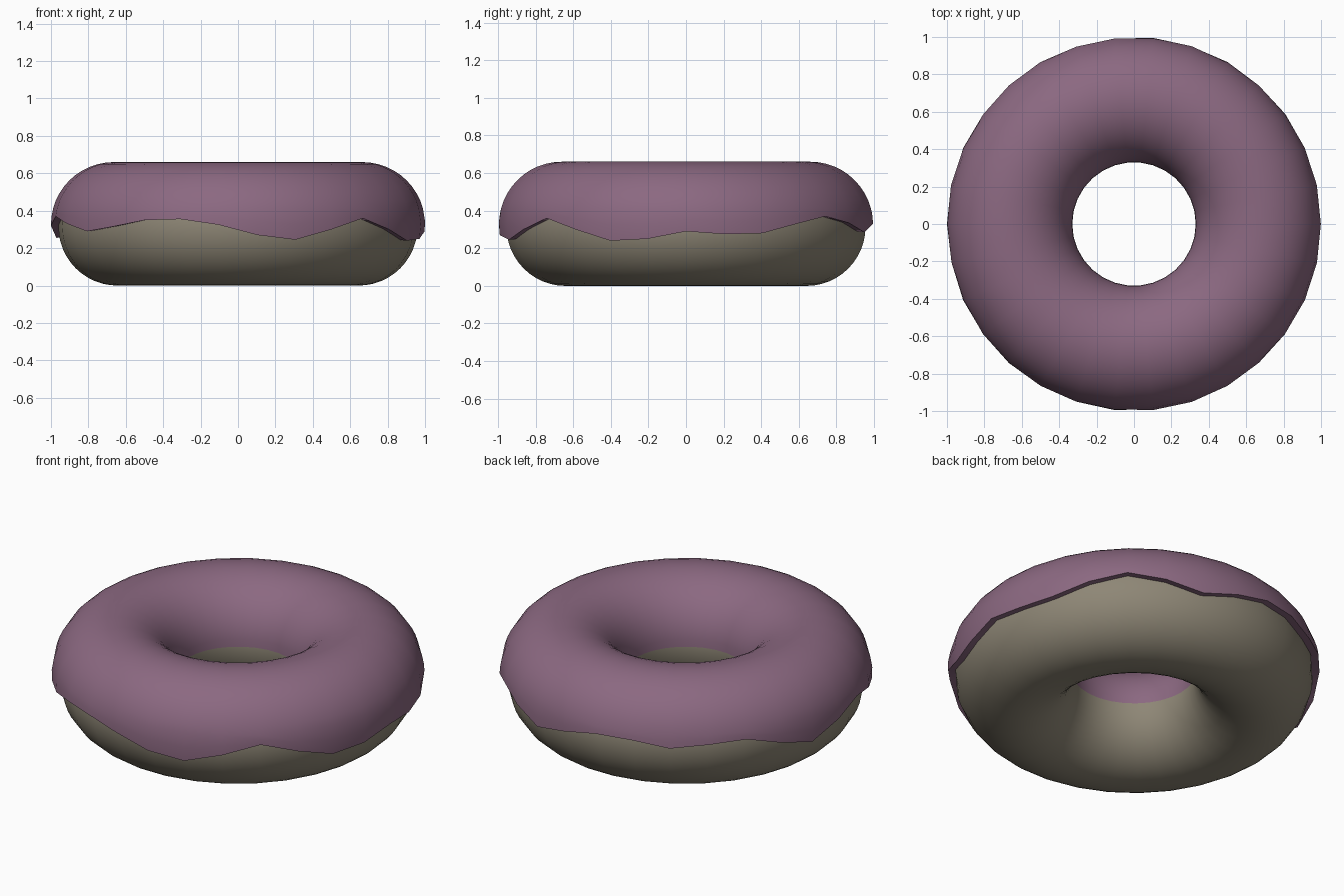
import bpy, bmesh
from math import pi, sin, cos, sqrt, radians

if "Cube" in bpy.data.objects:
    bpy.data.objects.remove(bpy.data.objects["Cube"])

SIDES = 30    # segments around the ring
MINOR = 48    # segments around the cross-section

# height of the dripping icing edge, every 12 degrees starting at +x
DRIP = [.29, .275, .28, .33, .37, .335, .285, .33, .37, .37,
        .34, .36, .37, .31, .255, .32, .37, .33, .29, .315,
        .35, .355, .325, .27, .245, .30, .36, .30, .24, .25]


def ring_surface(name, profile, colour, closed, drop_angle):
    """Join one (radius, z) profile per segment into a ring."""
    bm = bmesh.new()
    rings = []
    for k in range(SIDES):
        a = 2 * pi * k / SIDES
        rings.append([bm.verts.new((r * cos(a), r * sin(a), z)) for r, z in profile(k)])
    n = len(rings[0])
    for k in range(SIDES):
        p, q = rings[k], rings[(k + 1) % SIDES]
        for i in range(n if closed else n - 1):
            j = (i + 1) % n
            bm.faces.new((p[i], q[i], q[j], p[j]))
    bmesh.ops.recalc_face_normals(bm, faces=bm.faces)
    # an open shell must face outwards: its top faces point up
    top = max(bm.faces, key=lambda f: f.calc_center_median().z)
    if top.normal.z < 0:
        bmesh.ops.reverse_faces(bm, faces=bm.faces)
    mesh = bpy.data.meshes.new(name)
    bm.to_mesh(mesh)
    bm.free()
    ob = bpy.data.objects.new(name, mesh)
    bpy.context.collection.objects.link(ob)
    mat = bpy.data.materials.new(name + "_colour")
    mat.diffuse_color = colour
    mat.use_nodes = True
    mat.node_tree.nodes["Principled BSDF"].inputs["Base Color"].default_value = mat.diffuse_color
    mesh.materials.append(mat)
    bpy.ops.object.select_all(action='DESELECT')
    ob.select_set(True)
    bpy.context.view_layer.objects.active = ob
    bpy.ops.object.shade_smooth_by_angle(angle=radians(drop_angle))
    return ob


# dough ring: plain torus
DR, Dr = .645, .315


def dough_profile(k):
    return [(DR + Dr * cos(2 * pi * i / MINOR), Dr + Dr * sin(2 * pi * i / MINOR))
            for i in range(MINOR)]


# icing: upper shell with a wavy outer edge and a thin lip back to the dough
IR, Ir, IZ = .665, .335, .325


def icing_profile(k):
    pts = [(IR + Ir * cos(2 * pi * i / MINOR), IZ + Ir * sin(2 * pi * i / MINOR))
           for i in range(MINOR // 2, 1, -1)]
    z = DRIP[k]
    for t in (.5, 1):
        h = pts[-1][1] * (1 - t) + z * t
        pts.append((IR + sqrt(Ir ** 2 - (h - IZ) ** 2), h))
    pts.append((DR + sqrt(Dr ** 2 - (z - Dr) ** 2) - .006, z + .004))
    return pts


ring_surface("dough_ring", dough_profile, (.27, .24, .18, 1), True, 40)
ring_surface("icing", icing_profile, (.26, .14, .22, 1), False, 40)
